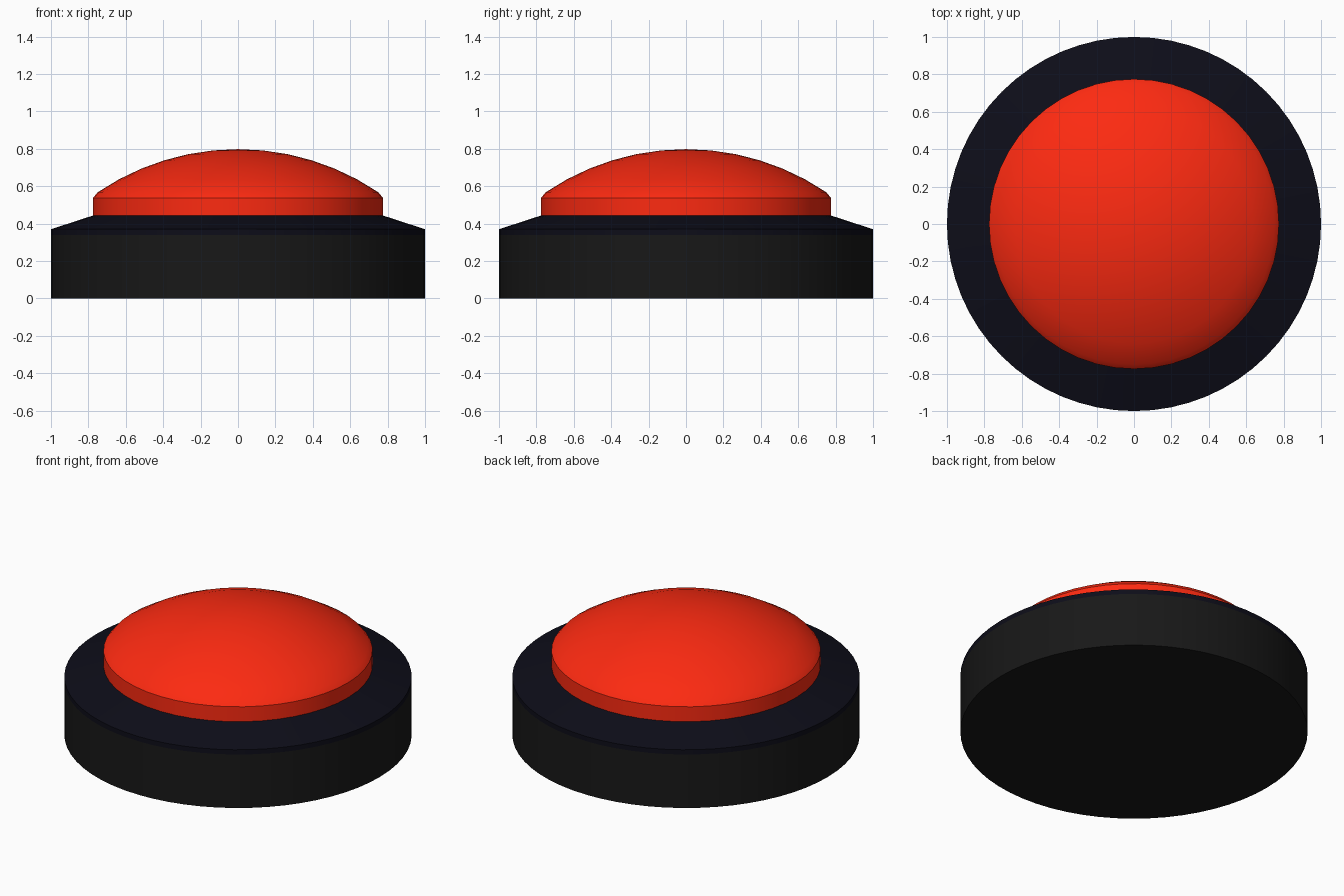
import bpy, bmesh, math

if "Cube" in bpy.data.objects:
    bpy.data.objects.remove(bpy.data.objects["Cube"])


def material(name, color):
    mat = bpy.data.materials.new(name)
    mat.diffuse_color = (*color, 1)
    mat.use_nodes = True
    mat.node_tree.nodes["Principled BSDF"].inputs["Base Color"].default_value = mat.diffuse_color
    return mat


def lathe(name, profile, mat, sides):
    """Revolve (radius, z) points around z; radius 0 becomes a pole."""
    bm = bmesh.new()
    rings = []
    for r, z in profile:
        if r == 0:
            rings.append([bm.verts.new((0, 0, z))] * sides)
        else:
            rings.append([bm.verts.new((r * math.cos(2 * math.pi * i / sides),
                                        r * math.sin(2 * math.pi * i / sides), z))
                          for i in range(sides)])
    for a, b in zip(rings, rings[1:]):
        for i in range(sides):
            j = (i + 1) % sides
            bm.faces.new(dict.fromkeys((a[i], a[j], b[j], b[i])))
    bmesh.ops.recalc_face_normals(bm, faces=bm.faces)
    mesh = bpy.data.meshes.new(name)
    bm.to_mesh(mesh)
    bm.free()
    obj = bpy.data.objects.new(name, mesh)
    bpy.context.collection.objects.link(obj)
    mesh.materials.append(mat)
    bpy.ops.object.select_all(action='DESELECT')
    obj.select_set(True)
    bpy.context.view_layer.objects.active = obj
    bpy.ops.object.shade_smooth_by_angle(angle=math.radians(30))
    return obj


black = material("black_plastic", (0.009, 0.009, 0.009))
navy = material("navy_plastic", (0.004, 0.004, 0.0095))
red = material("red_plastic", (0.98, 0.023, 0.0055))

# Round housing, closed underneath
lathe("base", [(0, 0), (1, 0), (1, 0.34)], black, 64)

# Collar sloping up to the button
lathe("collar", [(1, 0.34), (1, 0.37), (0.77, 0.445)], navy, 64)

# Push button: short wall, bevelled shoulder and shallow spherical dome
R, TOP, EDGE, STEPS = 1.338, 0.798, 0.75, 6
half = math.asin(EDGE / R)
dome = [(R * math.sin(half * k / STEPS), TOP - R + R * math.cos(half * k / STEPS))
        for k in range(STEPS, 0, -1)]
lathe("button", [(0.775, 0.435), (0.775, 0.538)] + dome + [(0, TOP)], red, 48)
